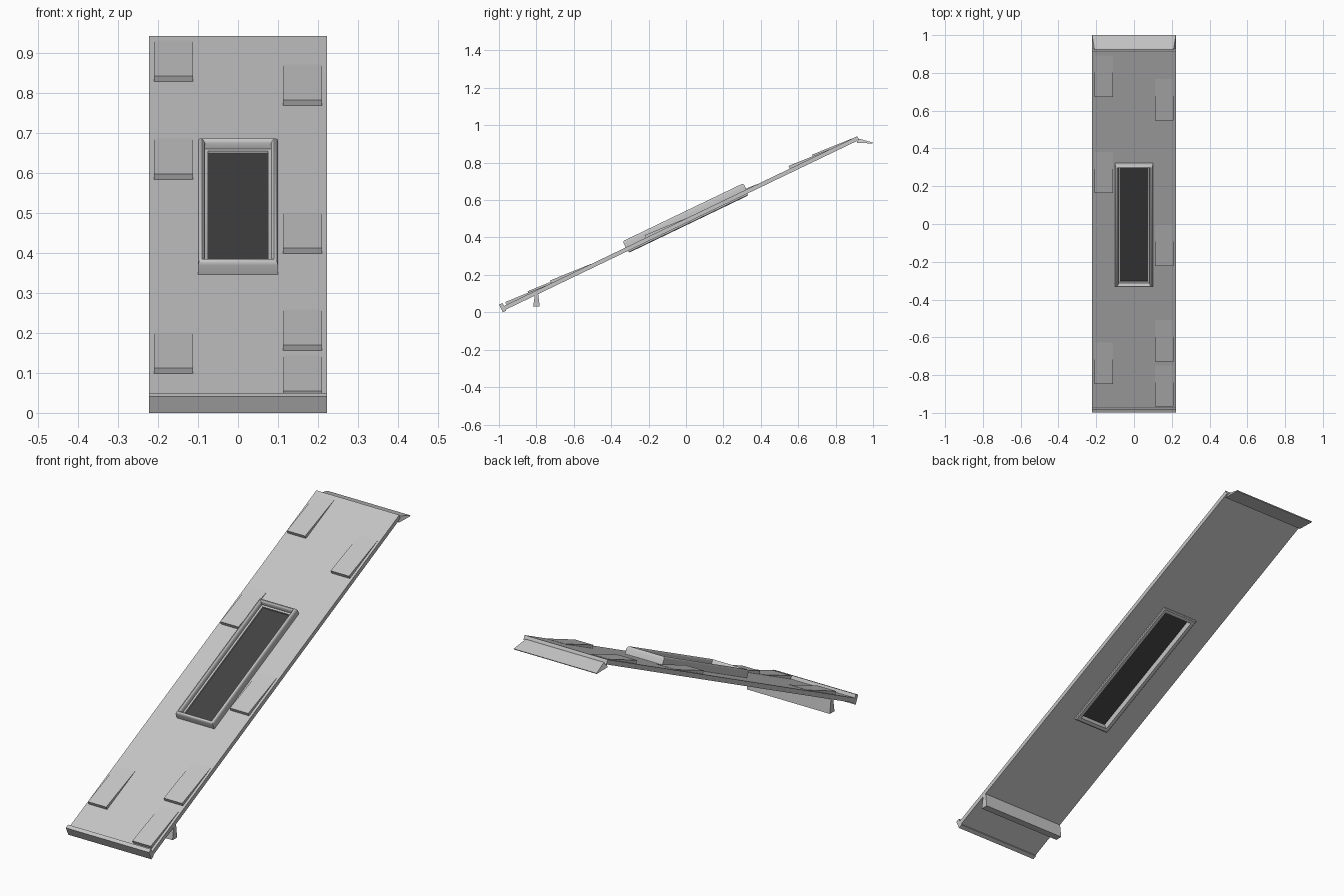
import bpy, bmesh
from math import radians
from mathutils import Matrix

cube = bpy.data.objects.get("Cube")
if cube:
    bpy.data.objects.remove(cube)

# Roof plane: local y runs up the slope, local z points out of the roof
SLOPE = Matrix.Translation((0, 0, 0.5014)) @ Matrix.Rotation(radians(25.65), 4, 'X')
COS = 0.9015
HALF = 0.222


def material(name, value):
    m = bpy.data.materials.new(name)
    m.use_nodes = True
    m.diffuse_color = (value, value, value, 1)
    m.node_tree.nodes["Principled BSDF"].inputs["Base Color"].default_value = m.diffuse_color
    return m


GREY = material("light grey", 0.56)
DARK = material("dark glass", 0.055)


def finish(name, bm, mat, matrix=None, smooth=False):
    bmesh.ops.recalc_face_normals(bm, faces=bm.faces)
    if matrix:
        bm.transform(matrix)
    mesh = bpy.data.meshes.new(name)
    bm.to_mesh(mesh)
    bm.free()
    obj = bpy.data.objects.new(name, mesh)
    bpy.context.collection.objects.link(obj)
    mesh.materials.append(mat)
    if smooth:
        bpy.ops.object.select_all(action='DESELECT')
        obj.select_set(True)
        bpy.context.view_layer.objects.active = obj
        bpy.ops.object.shade_smooth_by_angle(angle=radians(40))


def ring_solid(name, rings, smooth=False):
    """Closed frame through rectangles given as (half width, y low, y high, height)."""
    bm = bmesh.new()
    loops = [[bm.verts.new(p) for p in ((-w, a, n), (w, a, n), (w, b, n), (-w, b, n))]
             for w, a, b, n in rings]
    for i, low in enumerate(loops):
        high = loops[(i + 1) % len(loops)]
        for j in range(4):
            k = (j + 1) % 4
            bm.faces.new((low[j], low[k], high[k], high[j]))
    finish(name, bm, GREY, SLOPE, smooth)


def prism(name, profile, x0, x1, matrix=None, mat=GREY, tuck=()):
    """Extrude a (y, z) profile along x; points in tuck are drawn inward."""
    bm = bmesh.new()
    ends = []
    for x, sign in ((x0, 1), (x1, -1)):
        ends.append([bm.verts.new((x + sign * (0.012 if i in tuck else 0), y, z))
                     for i, (y, z) in enumerate(profile)])
        bm.faces.new(ends[-1])
    for i in range(len(profile)):
        j = (i + 1) % len(profile)
        bm.faces.new((ends[0][i], ends[0][j], ends[1][j], ends[1][i]))
    finish(name, bm, mat, matrix)


def box(y0, y1, z0, z1):
    return [(y0, z0), (y1, z0), (y1, z1), (y0, z1)]


# Roof slab with an opening for the skylight
ring_solid("roof_slab", [(HALF, -1.085, 1.016, -0.022), (HALF, -1.085, 1.016, 0),
                         (0.09, -0.348, 0.348, 0), (0.09, -0.348, 0.348, -0.022)])

# Eaves strip along the low edge
prism("eaves_strip", box(-1.1, -1.08, -0.028, 0.017), -HALF, HALF, SLOPE)

# Ridge cap behind the high edge
prism("ridge_cap", [(0.915, 0.905), (0.998, 0.903), (1.0, 0.907), (0.93, 0.927), (0.915, 0.927)],
      -HALF, HALF, tuck=(3, 4))

# Support beam under the eaves
prism("support_beam", [(-0.817, 0.03), (-0.782, 0.03), (-0.79, 0.095), (-0.798, 0.108),
                       (-0.808, 0.095)], -HALF, HALF)

# Raised shingles, thick at the low end and fading into the roof
for side, x0, edges in (("right", -0.21, (-0.84, 0.17, 0.68)),
                        ("left", 0.112, (-0.96, -0.72, -0.215, 0.555))):
    for i, y in enumerate(edges):
        s = y / COS
        prism(f"{side}_shingle_{i + 1}",
              [(s, -0.005), (s + 0.235, -0.005), (s + 0.235, 0.001), (s, 0.016)],
              x0, x0 + 0.098, SLOPE)

# Rounded skylight frame, as offsets from the glass and heights
section = [(0, -0.033), (0.016, -0.033), (0.02, -0.029), (0.02, -0.01), (0.025, -0.005),
           (0.025, 0.025), (0.023, 0.032), (0.019, 0.036), (0.015, 0.037), (0.011, 0.034),
           (0.008, 0.028), (0.008, 0.012), (0, 0.01)]
ring_solid("skylight_frame", [(0.075 + o, -0.333 - o, 0.333 + o, n) for o, n in section], True)

# Skylight glass
prism("skylight_glass", box(-0.335, 0.335, -0.004, 0.003), -0.077, 0.077, SLOPE, DARK)
